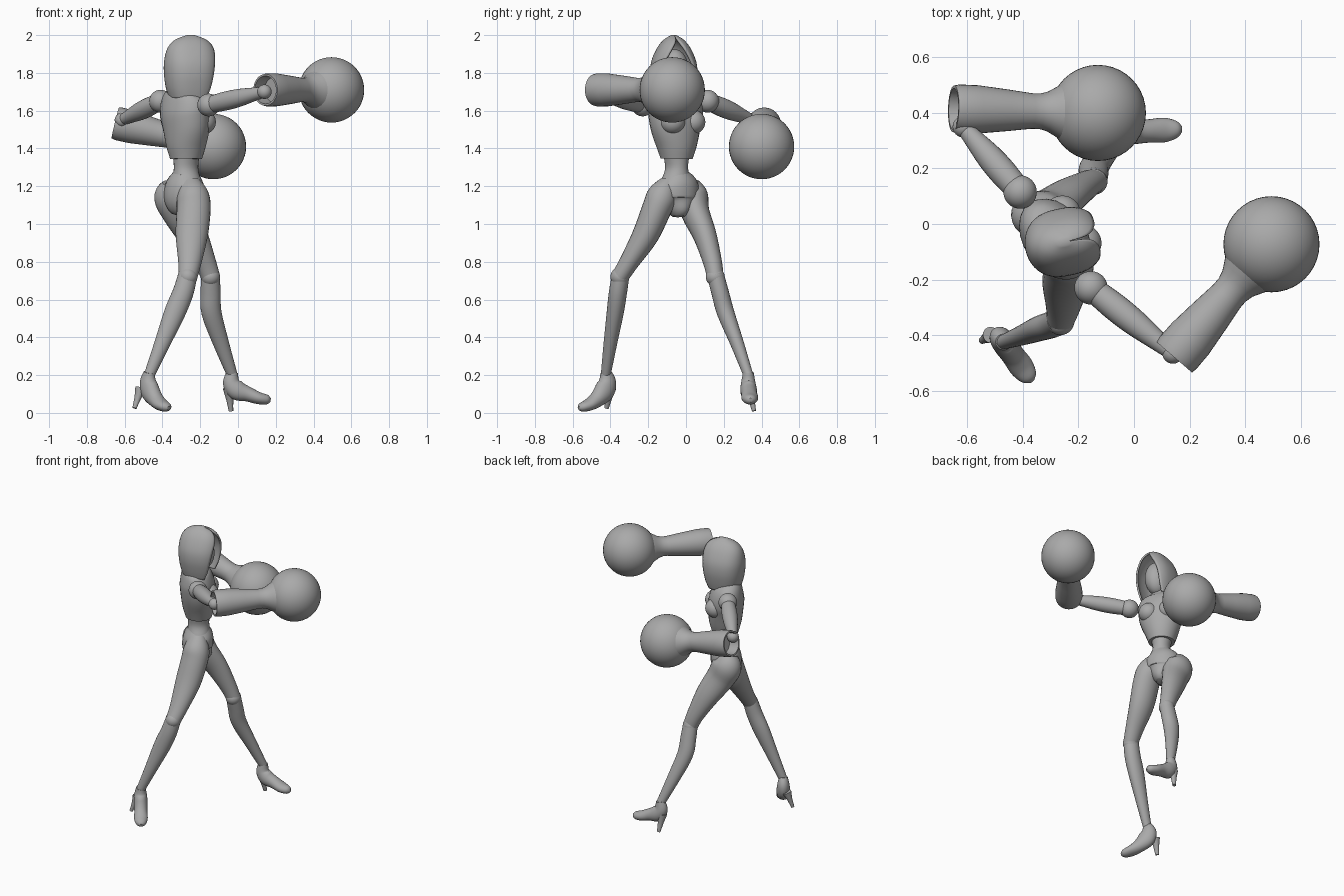
import bpy, bmesh, math
from mathutils import Vector as V

if "Cube" in bpy.data.objects:
    bpy.data.objects.remove(bpy.data.objects["Cube"])

grey = bpy.data.materials.new("plain_grey")
grey.use_nodes = True
grey.diffuse_color = (0.4, 0.4, 0.4, 1)
grey.node_tree.nodes["Principled BSDF"].inputs["Base Color"].default_value = (0.4, 0.4, 0.4, 1)

UP = V((0, 0, 1))
FACING = V((0.82, 0.58, 0)).normalized()
SIDE = UP.cross(FACING)


def finish(name, bm, angle=40):
    bmesh.ops.recalc_face_normals(bm, faces=bm.faces)
    mesh = bpy.data.meshes.new(name)
    bm.to_mesh(mesh)
    bm.free()
    mesh.materials.append(grey)
    ob = bpy.data.objects.new(name, mesh)
    bpy.context.collection.objects.link(ob)
    bpy.ops.object.select_all(action='DESELECT')
    ob.select_set(True)
    bpy.context.view_layer.objects.active = ob
    bpy.ops.object.shade_smooth_by_angle(angle=math.radians(angle))
    return ob


def smooth_rows(rows, steps=5):
    """Catmull-Rom interpolation through rows of numbers."""
    rows = [V(r) for r in rows]
    ext = [rows[0]] + rows + [rows[-1]]
    out = []
    for a, b, c, d in zip(ext, ext[1:], ext[2:], ext[3:]):
        for k in range(steps):
            t = k / steps
            out.append(0.5 * (2 * b + (c - a) * t + (2 * a - 5 * b + 4 * c - d) * t * t
                              + (3 * b - a - 3 * c + d) * t ** 3))
    return out + [rows[-1]]


def skin(bm, rings, cap=True, closed=True):
    for a, b in zip(rings, rings[1:]):
        n = len(a)
        for i in range(n if closed else n - 1):
            j = (i + 1) % n
            bm.faces.new((a[i], a[j], b[j], b[i]))
    if cap:
        bm.faces.new(rings[0])
        bm.faces.new(rings[-1])


def tube(name, rows, side, segs=24):
    """Rows of x, y, z, half width along side, half depth."""
    rows = smooth_rows(rows)
    bm, rings = bmesh.new(), []
    for i, r in enumerate(rows):
        t = (V(rows[min(i + 1, len(rows) - 1)][:3]) - V(rows[max(i - 1, 0)][:3])).normalized()
        u = (side - side.dot(t) * t).normalized()
        v = t.cross(u)
        ring = []
        for k in range(segs):
            a = math.tau * k / segs
            ring.append(bm.verts.new(V(r[:3]) + u * r[3] * math.cos(a) + v * r[4] * math.sin(a)))
        rings.append(ring)
    skin(bm, rings)
    return finish(name, bm)


def lathe(name, origin, axis, profile, segs=32):
    """Profile of distance along axis, radius."""
    axis = axis.normalized()
    u = axis.cross(UP).normalized()
    v = axis.cross(u)
    bm, rings = bmesh.new(), []
    for s, r in profile:
        rings.append([bm.verts.new(origin + axis * s + r * (u * math.cos(a) + v * math.sin(a)))
                      for a in (math.tau * k / segs for k in range(segs))])
    skin(bm, rings)
    return finish(name, bm)


def ball(name, centre, size, heading=0.0):
    bm = bmesh.new()
    bmesh.ops.create_uvsphere(bm, u_segments=40, v_segments=24, radius=1)
    bmesh.ops.scale(bm, vec=size if isinstance(size, tuple) else (size,) * 3, verts=bm.verts)
    ob = finish(name, bm)
    ob.location = centre
    ob.rotation_euler.z = heading
    return ob


# Torso
tube("chest", [(-.275, -.05, 1.345, .085, .085), (-.275, -.05, 1.42, .112, .105),
               (-.275, -.055, 1.52, .145, .115), (-.285, -.055, 1.6, .16, .112),
               (-.29, -.06, 1.67, .14, .09), (-.285, -.06, 1.71, .08, .065)], SIDE)
tube("neck", [(-.285, -.06, 1.67, .055, .055), (-.25, -.06, 1.83, .045, .045)], SIDE)
tube("waist", [(-.275, -.05, 1.39, .075, .075), (-.275, -.05, 1.3, .057, .068),
               (-.275, -.05, 1.24, .08, .075)], SIDE)
tube("pelvis", [(-.275, -.05, 1.265, .07, .072), (-.28, -.045, 1.21, .115, .095),
                (-.285, -.045, 1.13, .115, .1), (-.265, -.04, 1.07, .06, .075),
                (-.26, -.04, 1.04, .03, .04)], SIDE)
yaw = math.atan2(FACING.y, FACING.x)
for name, s in (("left_bust", 1), ("right_bust", -1)):
    ball(name, V((-.275, -.055, 1.54)) + FACING * .065 + SIDE * s * .065, (.068, .066, .065), yaw)

# Head and open hood
HEAD_YAW = math.radians(12)
ball("head", (-.245, -.06, 1.81), (.085, .075, .115), HEAD_YAW)
bm, rings = bmesh.new(), []
hood_rows = [(1.665, .10, .115, 62), (1.72, .113, .132, 54), (1.79, .122, .142, 48),
             (1.86, .115, .142, 40), (1.93, .085, .125, 24), (1.975, .05, .085, 8),
             (2.0, .012, .02, 2)]
for z, w, d, gap in smooth_rows(hood_rows, 4):
    g, ring = math.radians(gap), []
    for k in range(33):
        a = g + (math.tau - 2 * g) * k / 32
        c = math.cos(a)
        x = d * math.copysign(abs(c) ** .75, c)
        y = w * math.sin(a)
        ring.append(bm.verts.new((x, y, z)))
    rings.append(ring)
skin(bm, rings, cap=False, closed=False)
bm.faces.new(rings[-1])
hood = finish("hood", bm)
hood.location = (-.25, -.065, 0)
hood.rotation_euler.z = HEAD_YAW
shell = hood.modifiers.new("thickness", 'SOLIDIFY')
shell.thickness = .012
shell.offset = -1


# Arms: shoulder ball, upper arm, hollow forearm cuff and round fist
def arm(label, shoulder, elbow, cuff, fist):
    shoulder, elbow, cuff, fist = map(V, (shoulder, elbow, cuff, fist))
    ball(label + "_shoulder", shoulder, .06)
    rows = [(*shoulder.lerp(elbow, t), r, r) for t, r in
            ((.05, .045), (.3, .05), (.55, .047), (.85, .034), (1, .028))]
    tube(label + "_upper_arm", rows, UP)
    ball(label + "_elbow", elbow, .038)
    lathe(label + "_cuff", cuff, fist - cuff,
          [(.07, .03), (.07, .066), (0, .074), (0, .084), (.02, .088), (.09, .087), (.2, .075),
           (.29, .064), (.32, .064), (.35, .072), (.375, .086), (.4, .1)])
    ball(label + "_fist", fist, .173)


arm("right", (-.155, -.23, 1.63), (.14, -.465, 1.7), (.145, -.48, 1.71), (.495, -.073, 1.71))
arm("left", (-.41, .115, 1.65), (-.615, .35, 1.55), (-.65, .415, 1.535), (-.13, .4, 1.41))


# Legs
def leg(label, thigh, shin, knee_r=.05):
    across = V((0, 1, 0))
    tube(label + "_thigh", thigh, across)
    tube(label + "_shin", shin, across)
    ball(label + "_knee", thigh[-1][:3], knee_r)


leg("right",
    [(-.26, -.09, 1.215, .05, .06), (-.24, -.125, 1.15, .08, .085), (-.235, -.155, 1.08, .078, .09),
     (-.245, -.215, .94, .07, .085), (-.255, -.3, .8, .052, .062), (-.265, -.35, .72, .046, .05)],
    [(-.265, -.345, .735, .046, .05), (-.29, -.36, .64, .048, .055), (-.335, -.375, .53, .045, .056),
     (-.4, -.4, .37, .036, .042), (-.47, -.425, .2, .026, .028)])
leg("left",
    [(-.34, .01, 1.21, .06, .06), (-.345, .03, 1.15, .085, .1), (-.305, .05, 1.06, .075, .095),
     (-.24, .1, .94, .062, .08), (-.175, .14, .8, .05, .058), (-.145, .155, .72, .044, .05)],
    [(-.145, .155, .735, .045, .048), (-.145, .18, .64, .046, .053), (-.14, .21, .53, .046, .053),
     (-.09, .27, .37, .036, .042), (-.03, .33, .2, .026, .028)])


# High-heeled feet
def foot(label, ankle, heading, rows, heel_top, heel_tip):
    d = V((*heading, 0)).normalized()
    pts = [(*(V((*ankle, z)) + d * s), w, h) for s, z, w, h in rows]
    tube(label + "_foot", pts, UP.cross(d))
    tube(label + "_heel", [(*heel_top, .03, .03), (*V(heel_top).lerp(V(heel_tip), .5), .017, .019),
                           (*heel_tip, .011, .012)], UP.cross(d))


foot("left", (-.03, .33), (1, .06),
     [(0, .215, .028, .03), (-.005, .16, .038, .045), (.025, .12, .044, .052), (.08, .1, .042, .04),
      (.14, .078, .044, .032), (.185, .07, .03, .025), (.203, .068, .01, .01)],
     (-.05, .335, .13), (-.037, .36, .01))
foot("right", (-.47, -.425), (.55, -.76),
     [(0, .215, .028, .03), (-.01, .165, .04, .05), (.01, .115, .044, .058), (.06, .07, .042, .042),
      (.11, .043, .044, .032), (.155, .03, .032, .024), (.175, .025, .01, .01)],
     (-.515, -.4, .13), (-.548, -.42, .025))
